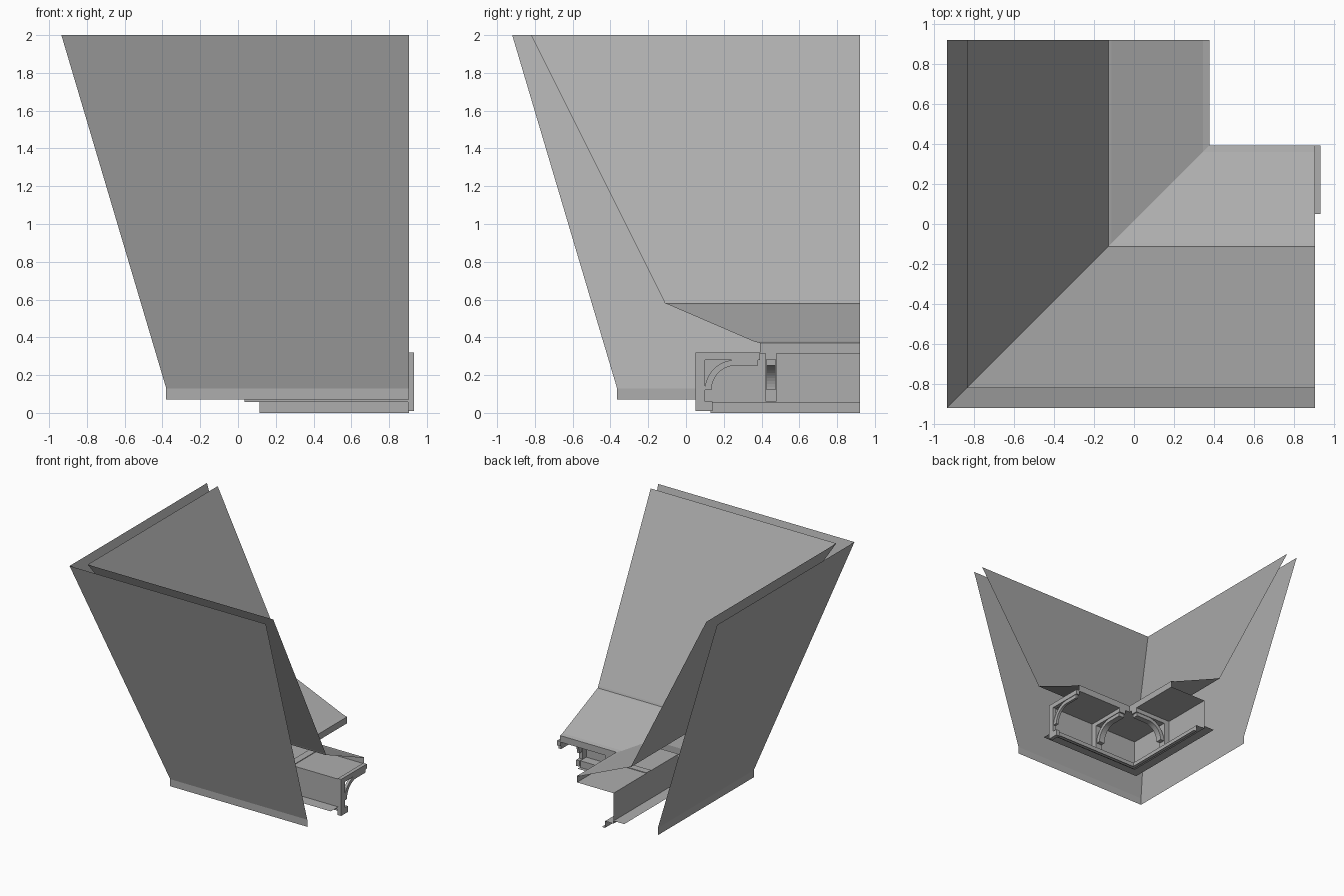
import bpy, bmesh, math

if "Cube" in bpy.data.objects:
    bpy.data.objects.remove(bpy.data.objects["Cube"])

END_X, END_Y, OFF = 0.905, 0.92, -0.015   # run ends and mitre offset

# Mid-grey paint for every part
grey = bpy.data.materials.new("mid_grey")
grey.diffuse_color = (0.42, 0.42, 0.42, 1)
grey.use_nodes = True
grey.node_tree.nodes["Principled BSDF"].inputs["Base Color"].default_value = grey.diffuse_color


def finish(bm, name):
    bmesh.ops.recalc_face_normals(bm, faces=bm.faces)
    me = bpy.data.meshes.new(name)
    bm.to_mesh(me)
    bm.free()
    me.materials.append(grey)
    ob = bpy.data.objects.new(name, me)
    bpy.context.collection.objects.link(ob)
    return ob


def mitred(name, profile):
    """Sweep a (depth, height) profile along the L-shaped run with a mitred corner."""
    bm = bmesh.new()
    rows = [[bm.verts.new(p) for p in ((END_X, d, z), (d + OFF, d, z), (d + OFF, END_Y, z))]
            for d, z in profile]
    for a, b in zip(rows, rows[1:]):
        for i in range(2):
            bm.faces.new((a[i], a[i + 1], b[i + 1], b[i]))
    return finish(bm, name)


def extruded(name, outline, axis, start, end):
    """Extrude a (depth, height) outline across the front run (x) or left run (y)."""
    bm = bmesh.new()

    def place(d, z, t):
        return (t, d, z) if axis == 'x' else (d + OFF, t, z)
    a = [bm.verts.new(place(d, z, start)) for d, z in outline]
    b = [bm.verts.new(place(d, z, end)) for d, z in outline]
    bm.faces.new(a)
    bm.faces.new(b)
    n = len(a)
    for i in range(n):
        bm.faces.new((a[i], a[(i + 1) % n], b[(i + 1) % n], b[i]))
    return finish(bm, name)


def rect(d0, d1, z0, z1):
    return [(d0, z0), (d1, z0), (d1, z1), (d0, z1)]


# Thin sloping outer panel with a short vertical bottom edge
mitred("outer_panel", [(-0.92, 2), (-0.365, 0.13), (-0.365, 0.07)])

# Inner slope, small ledge and drooping flange with a flat nose
mitred("inner_lining", [(-0.82, 2), (-0.118, 0.595), (-0.112, 0.58), (-0.097, 0.575),
                        (0.36, 0.378), (0.393, 0.37), (0.393, 0.315)])

# Channel under the flange: ceiling, wall, step and foot
mitred("channel", [(0.393, 0.315), (0.05, 0.315), (0.05, 0.057), (0.13, 0.057),
                   (0.13, 0.0), (0.16, 0.0)])
mitred("shelf", [(-0.05, 0.08), (0.05, 0.08)])

# Brackets with a post, a top bar and a curved brace
arc = [math.radians(180 - 90 * i / 12) for i in range(13)]
brace = [(0.26 + 0.16 * math.cos(t), 0.12 + 0.16 * math.sin(t)) for t in arc]
brace += [(0.38, 0.28), (0.38, 0.25)]
brace += [(0.26 + 0.125 * math.cos(t), 0.12 + 0.13 * math.sin(t)) for t in reversed(arc)]
for label, axis, s, e, low in (("end", 'x', 0.90, 0.932, 0.01),
                               ("front", 'x', 0.42, 0.48, 0.06),
                               ("left", 'y', 0.42, 0.48, 0.06)):
    extruded(label + "_bracket_post", rect(0.05, 0.10, low, 0.32), axis, s, e)
    extruded(label + "_bracket_bar", rect(0.10, 0.393, 0.28, 0.32), axis, s, e)
    extruded(label + "_bracket_brace", brace, axis, s + 0.005, e - 0.005)
extruded("end_bracket_foot", rect(0.10, 0.14, 0.01, 0.06), 'x', 0.90, 0.932)
